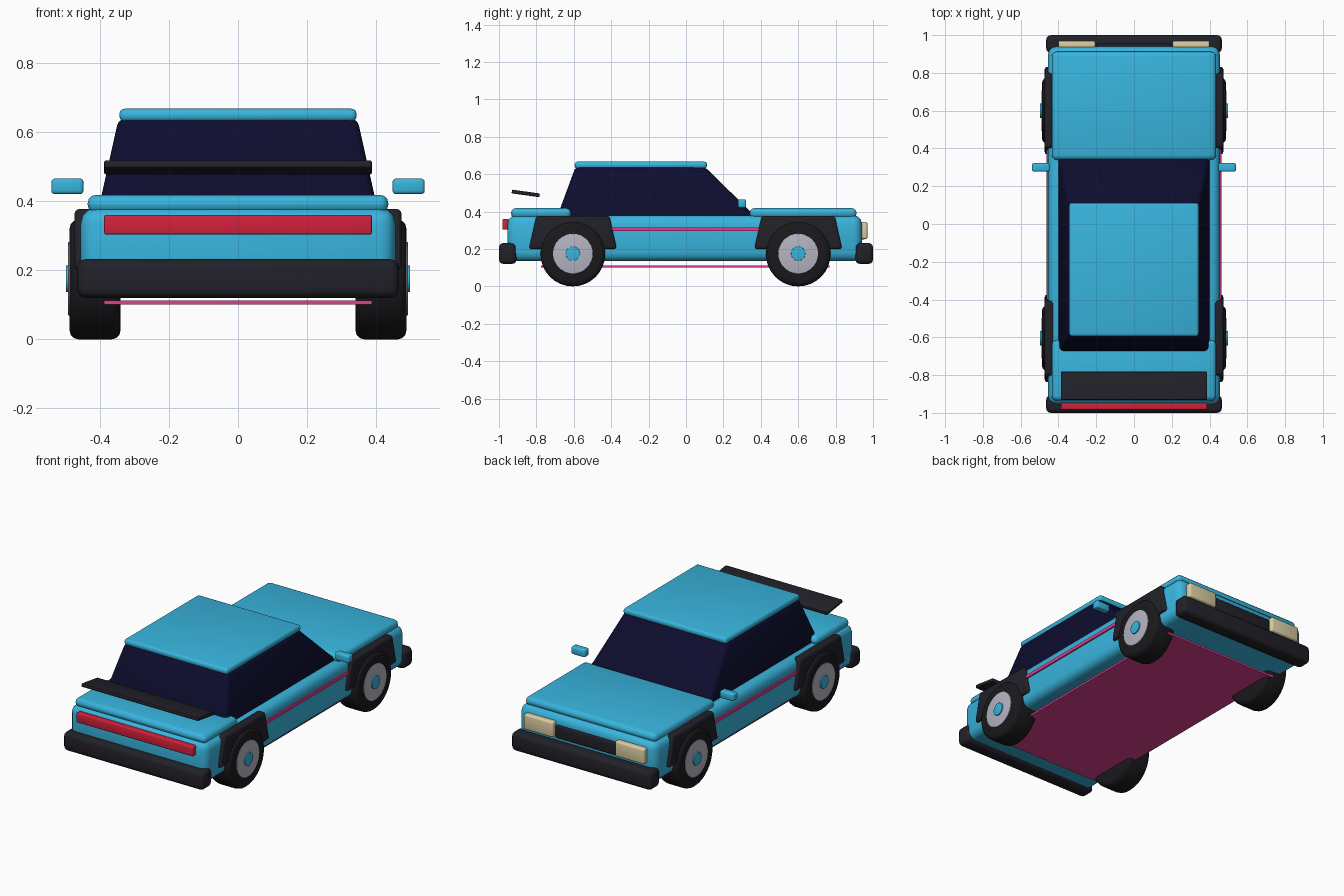
import bpy, bmesh, math
from mathutils import Matrix, Vector

if "Cube" in bpy.data.objects:
    bpy.data.objects.remove(bpy.data.objects["Cube"])


def material(name, r, g, b):
    m = bpy.data.materials.new(name)
    m.use_nodes = True
    m.diffuse_color = (r, g, b, 1)
    m.node_tree.nodes["Principled BSDF"].inputs["Base Color"].default_value = (r, g, b, 1)
    return m


PAINT = material("sky_blue_paint", 0.04, 0.46, 0.73)
GLASS = material("navy_glass", 0.004, 0.004, 0.028)
TRIM = material("charcoal_trim", 0.015, 0.015, 0.022)
TYRE = material("black_rubber", 0.01, 0.01, 0.012)
SILVER = material("silver_wheel", 0.46, 0.46, 0.54)
PINK = material("hot_pink", 0.72, 0.05, 0.27)
RED = material("red_lamp", 0.65, 0.015, 0.045)
CREAM = material("cream_lamp", 0.72, 0.62, 0.37)


def finish(name, bm, mat, bevel=0.0, segments=3):
    bmesh.ops.recalc_face_normals(bm, faces=bm.faces)
    if bevel:
        sharp = [e for e in bm.edges if e.calc_face_angle(0) > math.radians(30)]
        bmesh.ops.bevel(bm, geom=sharp, offset=bevel, segments=segments,
                        profile=0.5, affect='EDGES', clamp_overlap=True)
    mesh = bpy.data.meshes.new(name)
    bm.to_mesh(mesh)
    bm.free()
    mesh.materials.append(mat)
    ob = bpy.data.objects.new(name, mesh)
    bpy.context.collection.objects.link(ob)
    bpy.ops.object.select_all(action='DESELECT')
    ob.select_set(True)
    bpy.context.view_layer.objects.active = ob
    bpy.ops.object.shade_smooth_by_angle(angle=math.radians(35))
    return ob


def box(name, x, y, z, mat, bevel=0.0, top_x=None, top_y=None, tilt=0.0):
    """Box from axis ranges; the top face may have its own ranges."""
    bm = bmesh.new()
    bmesh.ops.create_cube(bm, size=1)
    for v in bm.verts:
        top = v.co.z > 0
        rx = top_x if top and top_x else x
        ry = top_y if top and top_y else y
        v.co = Vector((rx[v.co.x > 0], ry[v.co.y > 0], z[top]))
    if tilt:
        mid = Vector((sum(x), sum(y), sum(z))) / 2
        bmesh.ops.rotate(bm, verts=bm.verts, cent=mid, matrix=Matrix.Rotation(tilt, 3, 'X'))
    return finish(name, bm, mat, bevel)


def disc(name, x, y, z, radius, mat, bevel):
    """Cylinder along x between the two x values."""
    bm = bmesh.new()
    bmesh.ops.create_cone(bm, cap_ends=True, segments=32, radius1=radius,
                          radius2=radius, depth=abs(x[1] - x[0]))
    bmesh.ops.rotate(bm, verts=bm.verts, matrix=Matrix.Rotation(math.pi / 2, 3, 'Y'))
    bmesh.ops.translate(bm, verts=bm.verts, vec=(sum(x) / 2, y, z))
    return finish(name, bm, mat, bevel)


def wide(half):
    return (-half, half)


# Body shell, bonnet and boot lid
box("body", wide(0.455), (-0.955, 0.94), (0.135, 0.38), PAINT, 0.045)
box("bonnet", wide(0.435), (0.34, 0.912), (0.365, 0.418), PAINT, 0.025)
box("boot_lid", wide(0.435), (-0.935, -0.615), (0.365, 0.418), PAINT, 0.025)

# Glasshouse and roof
box("cabin_glass", wide(0.405), (-0.69, 0.375), (0.37, 0.64), GLASS, 0.022,
    top_x=wide(0.345), top_y=(-0.59, 0.1))
box("roof", wide(0.343), (-0.595, 0.112), (0.63, 0.667), PAINT, 0.015)

# Bumpers
box("rear_bumper", wide(0.465), (-1.0, -0.905), (0.12, 0.232), TRIM, 0.025)
box("front_bumper", wide(0.465), (0.905, 1.0), (0.12, 0.232), TRIM, 0.025)

# Lamps and grille
box("tail_lamp", wide(0.387), (-0.982, -0.945), (0.303, 0.36), RED, 0.006)
box("grille", wide(0.2), (0.92, 0.955), (0.25, 0.325), TRIM, 0.006)

# Rear wing
box("spoiler", wide(0.387), (-0.932, -0.782), (0.487, 0.507), TRIM, 0.004,
    tilt=math.radians(-8))

# Underbody glow panel
box("underglow", wide(0.387), (-0.775, 0.767), (0.1, 0.112), PINK)

for side, s in (("left", 1), ("right", -1)):

    def span(a, b):
        return (a, b) if s > 0 else (-b, -a)

    box(f"{side}_headlamp", span(0.205, 0.4), (0.93, 0.97), (0.253, 0.345), CREAM, 0.01)
    box(f"{side}_mirror", span(0.447, 0.54), (0.277, 0.322), (0.42, 0.465), PAINT, 0.01)
    box(f"{side}_stripe", span(0.44, 0.464), (-0.42, 0.42), (0.295, 0.315), PINK)

    # Wheels and flares
    for end, y in (("rear", -0.605), ("front", 0.6)):
        box(f"{end}_{side}_flare", span(0.42, 0.473), (y - 0.235, y + 0.235),
            (0.2, 0.377), TRIM, 0.014, top_y=(y - 0.195, y + 0.195))
        disc(f"{end}_{side}_tyre", span(0.34, 0.487), y, 0.173, 0.173, TYRE, 0.025)
        disc(f"{end}_{side}_rim", span(0.4, 0.491), y, 0.175, 0.107, SILVER, 0.002)
        disc(f"{end}_{side}_hub_cap", span(0.45, 0.498), y, 0.175, 0.038, PAINT, 0.002)
